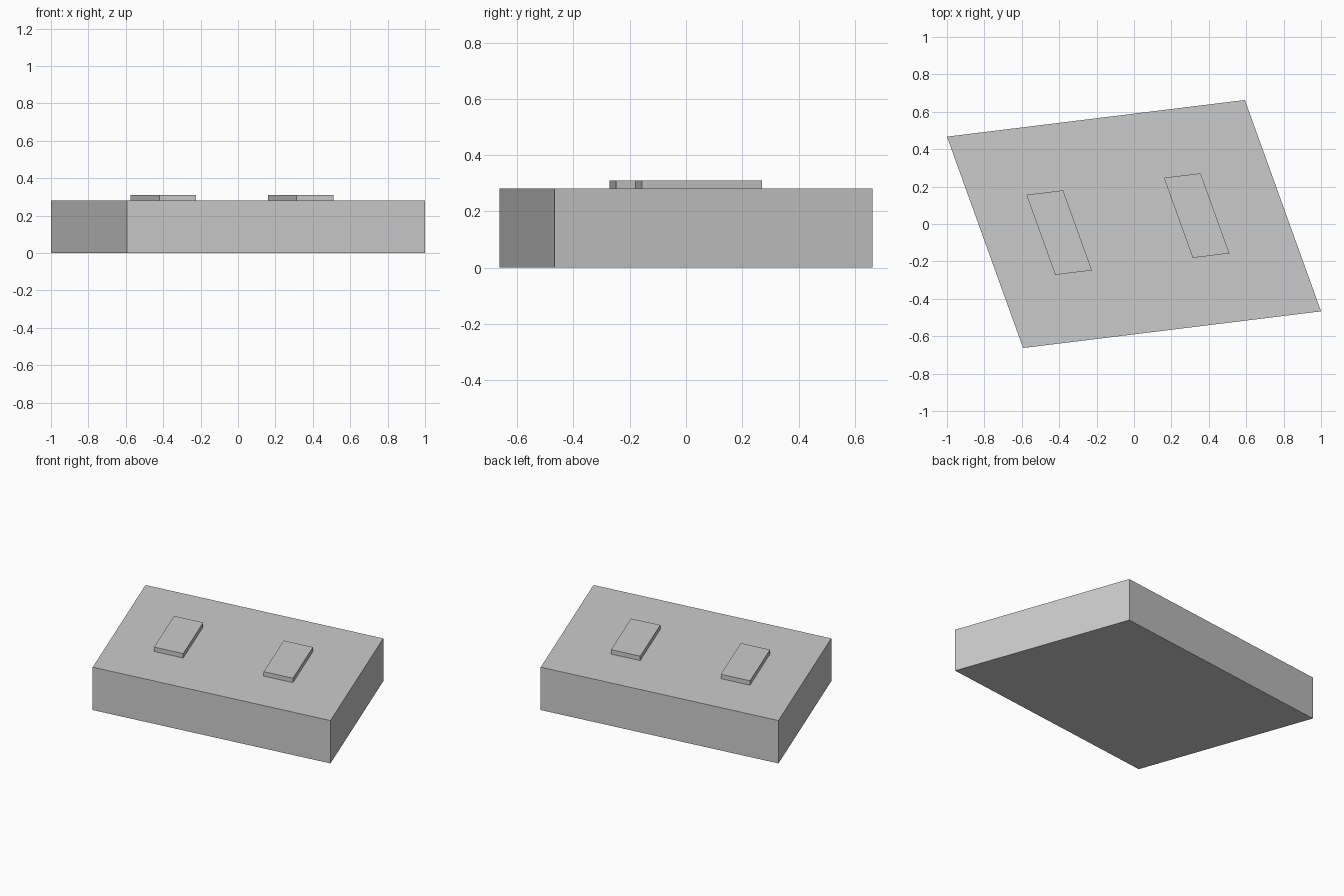
import bpy
import bmesh
from mathutils import Matrix, Vector

default = bpy.data.objects.get("Cube")
if default:
    bpy.data.objects.remove(default, do_unlink=True)

# Single grey material
grey = bpy.data.materials.new("plain_grey")
grey.use_nodes = True
colour = (0.6, 0.6, 0.6, 1.0)
grey.diffuse_color = colour
grey.node_tree.nodes["Principled BSDF"].inputs["Base Color"].default_value = colour


def slanted_block(name, centre, side, depth, bottom, top):
    """Unit cube skewed so its edges follow the side and depth vectors."""
    skew = Matrix((
        (side[0], depth[0], 0),
        (side[1], depth[1], 0),
        (0, 0, top - bottom),
    )).to_4x4()
    place = Matrix.Translation(Vector((*centre, (bottom + top) / 2)))
    bm = bmesh.new()
    bmesh.ops.create_cube(bm, size=1, matrix=place @ skew)
    bmesh.ops.recalc_face_normals(bm, faces=bm.faces)
    mesh = bpy.data.meshes.new(name)
    bm.to_mesh(mesh)
    bm.free()
    mesh.materials.append(grey)
    obj = bpy.data.objects.new(name, mesh)
    bpy.context.collection.objects.link(obj)
    return obj


BODY_TOP = 0.282
PLATE_TOP = 0.311

# Skewed slab
slanted_block("base_slab", (0, 0), (1.593, 0.196), (-0.407, 1.13), 0, BODY_TOP)

# Two raised pads on top, parallel to the slab's edges
for name, centre in (("right_pad", (-0.4, -0.046)), ("left_pad", (0.335, 0.045))):
    slanted_block(name, centre, (0.196, 0.024), (-0.154, 0.428), BODY_TOP, PLATE_TOP)
